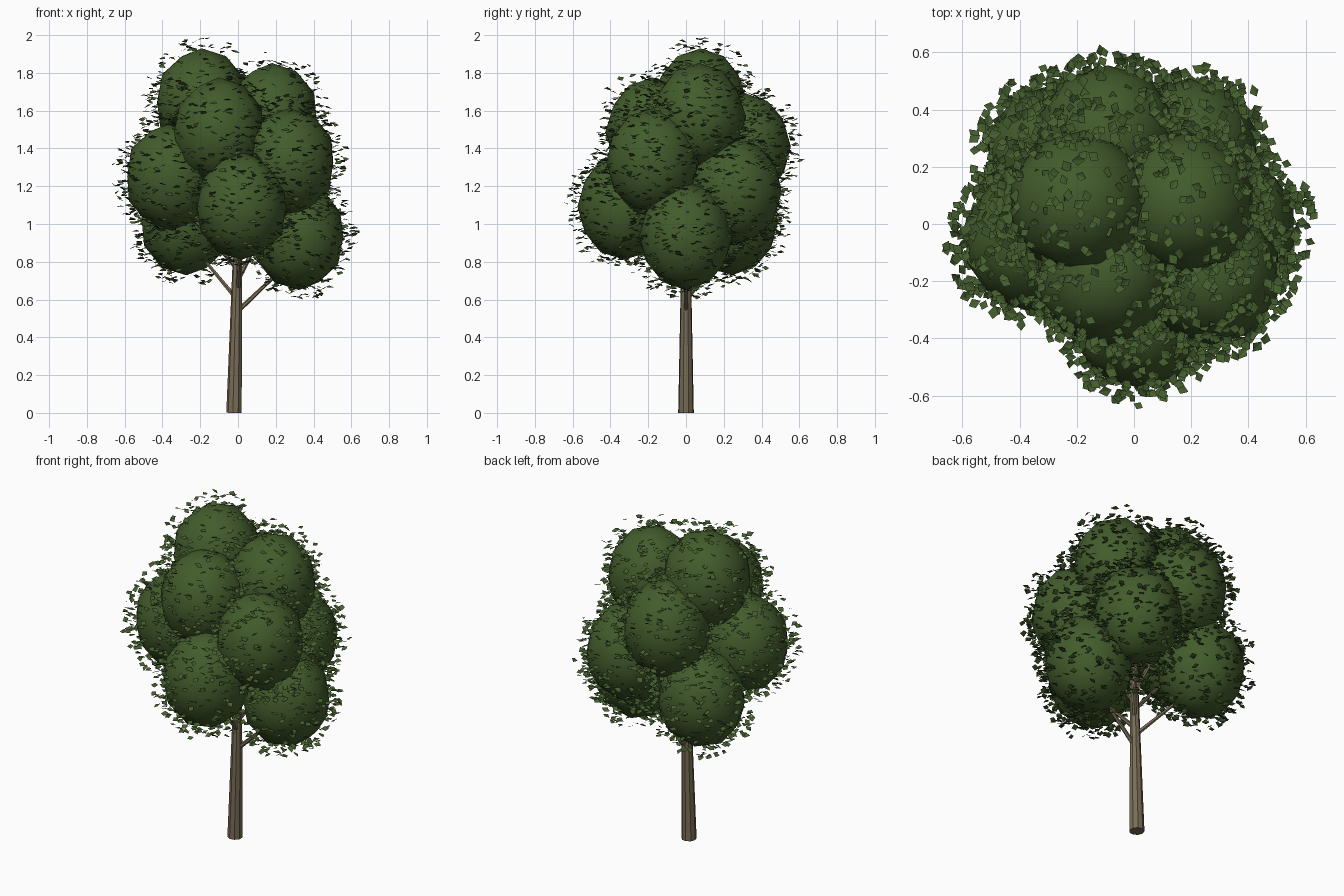
import bpy, bmesh, math, random
from mathutils import Vector, Matrix, Euler, noise

random.seed(7)
if "Cube" in bpy.data.objects:
    bpy.data.objects.remove(bpy.data.objects["Cube"], do_unlink=True)


def material(name, rgb):
    mat = bpy.data.materials.new(name)
    mat.use_nodes = True
    mat.diffuse_color = (*rgb, 1)
    mat.node_tree.nodes["Principled BSDF"].inputs["Base Color"].default_value = (*rgb, 1)
    return mat


bark = material("bark brown", (0.19, 0.152, 0.092))
canopy = material("canopy green", (0.055, 0.107, 0.025))
leaf = material("leaf green", (0.058, 0.113, 0.027))


def add_object(name, bm, mat, smooth=False):
    mesh = bpy.data.meshes.new(name)
    bm.normal_update()
    for face in bm.faces:
        face.smooth = smooth
    bm.to_mesh(mesh)
    bm.free()
    mesh.materials.append(mat)
    obj = bpy.data.objects.new(name, mesh)
    bpy.context.collection.objects.link(obj)
    return obj


def limb(name, start, end, r1, r2, sides):
    """Tapered limb between two points."""
    start, end = Vector(start), Vector(end)
    axis = end - start
    turn = axis.to_track_quat("Z", "Y").to_matrix().to_4x4()
    bm = bmesh.new()
    bmesh.ops.create_cone(bm, cap_ends=True, segments=sides, radius1=r1, radius2=r2,
                          depth=axis.length,
                          matrix=Matrix.Translation((start + end) / 2) @ turn)
    return add_object(name, bm, bark)


# Foliage clumps climb the crown in a spiral: distance from the axis, low to high
GOLDEN = math.radians(137.5)
REACH = [0.33, 0.36, 0.33, 0.33, 0.35, 0.33, 0.32, 0.2, 0.2, 0.2]
SIZE = Vector((0.247, 0.247, 0.285))
centres = [Vector((r * math.cos(i * GOLDEN) - 0.008, r * math.sin(i * GOLDEN), 0.935 + 0.079 * i))
           for i, r in enumerate(REACH)]

# Trunk, leaning slightly, with a branch to each clump
limb("trunk", (-0.02, 0, 0), (0.005, 0, 1.15), 0.042, 0.019, 9)
for i, c in enumerate(centres):
    limb(f"branch_{i + 1}", (0, 0, 0.54 + 0.055 * i), c - Vector((0, 0, 0.09)), 0.013, 0.006, 6)

# Clumps: uneven, stretched, coarse balls with smooth shading
for i, c in enumerate(centres):
    bm = bmesh.new()
    bmesh.ops.create_icosphere(bm, subdivisions=2, radius=1)
    for v in bm.verts:
        swell = 1 + 0.03 * noise.noise(v.co * 2 + c * 9)
        v.co = c + v.co * SIZE * swell
    add_object(f"foliage_clump_{i + 1}", bm, canopy, smooth=True)

# Leaves: small kites folded along the midrib, scattered in a shell around each clump
OUTLINE = [(-0.5, 0, 0), (0.06, -0.4, 0.08), (0.5, 0, 0), (0.06, 0.4, 0.08)]
bm = bmesh.new()
for i, c in enumerate(centres):
    for _ in range(600):
        d = Vector((random.gauss(0, 1), random.gauss(0, 1), random.gauss(0, 1))).normalized()
        # The three top clumps carry fewer leaves on their crowns
        if i > 6 and d.z > 0.5 and random.random() < 0.45:
            continue
        p = c + d * SIZE * random.uniform(0.82, 1.25)
        # Skip leaves buried inside another clump
        if p.z > 1.985 or any(((p - o) / 0.247 * Vector((1, 1, 0.865))).length < 0.82
                              for o in centres):
            continue
        tilt = Euler((random.uniform(-0.5, 0.5), random.uniform(-0.5, 0.5),
                      random.uniform(0, math.tau)))
        size = random.uniform(0.036, 0.05)
        corners = []
        for point in OUTLINE:
            corner = Vector(point) * size
            corner.rotate(tilt)
            corners.append(bm.verts.new(p + corner))
        bm.faces.new(corners[:3])
        bm.faces.new((corners[0], corners[2], corners[3]))
add_object("leaves", bm, leaf)
